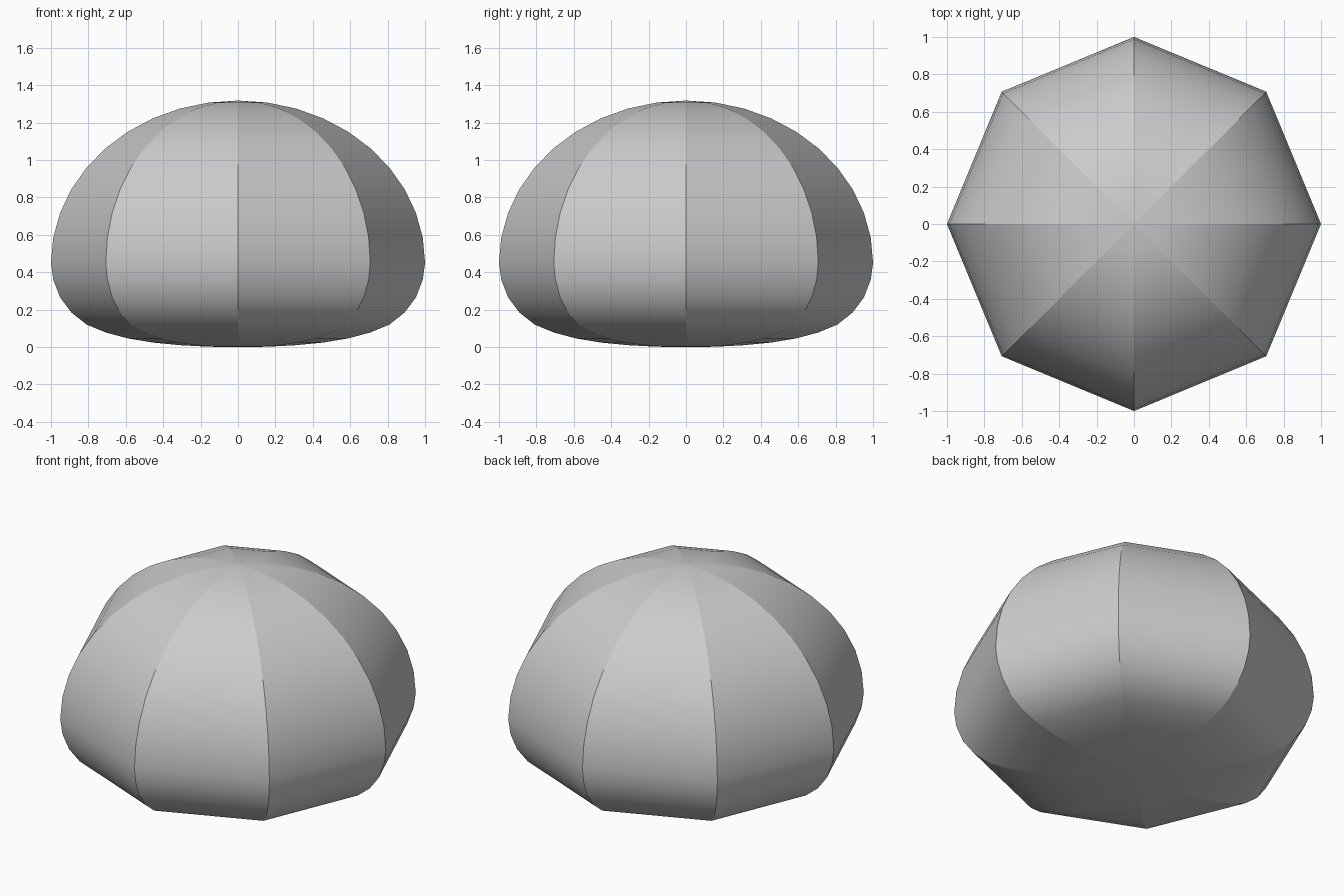
import bpy, bmesh
from math import sin, cos, pi, radians

if "Cube" in bpy.data.objects:
    bpy.data.objects.remove(bpy.data.objects["Cube"])

SIDES = 8
WAIST = 0.45
HEIGHT = 1.318

# Half profile (radius, height) from the underside to the crown
steps = [radians(9 * i) for i in range(1, 10)]
under = [0.36, 0.265, 0.185, 0.12, 0.078, 0.046, 0.024, 0.01, 0.002]
profile = [(cos(a), z) for a, z in zip(steps, under)][::-1]
profile += [(1.0, WAIST)]
profile += [(cos(a), WAIST + (HEIGHT - WAIST) * sin(a)) for a in steps]

# Eight-sided shell closed by a pole at each end
bm = bmesh.new()
rings = []
for r, z in profile:
    rings.append([bm.verts.new((r * cos(2 * pi * k / SIDES), r * sin(2 * pi * k / SIDES), z))
                  for k in range(SIDES)])
bottom = bm.verts.new((0, 0, 0))
top = bm.verts.new((0, 0, HEIGHT))
# steps stop at 81 degrees in effect: the last radius closes on the poles
rings_used = [ring for (r, z), ring in zip(profile, rings) if r > 0.01]
for (r, z), ring in zip(profile, rings):
    if r <= 0.01:
        for v in ring:
            bm.verts.remove(v)
for k in range(SIDES):
    n = (k + 1) % SIDES
    bm.faces.new((bottom, rings_used[0][n], rings_used[0][k]))
    for a, b in zip(rings_used, rings_used[1:]):
        bm.faces.new((a[k], a[n], b[n], b[k]))
    bm.faces.new((rings_used[-1][k], rings_used[-1][n], top))

# Panels are smooth up and down, with a crease along each rib
for f in bm.faces:
    f.smooth = True
for e in bm.edges:
    e.smooth = abs(e.verts[0].co.z - e.verts[1].co.z) < 1e-6
bmesh.ops.recalc_face_normals(bm, faces=bm.faces)

mesh = bpy.data.meshes.new("dome_shell")
bm.to_mesh(mesh)
bm.free()
bpy.context.collection.objects.link(bpy.data.objects.new("dome_shell", mesh))
